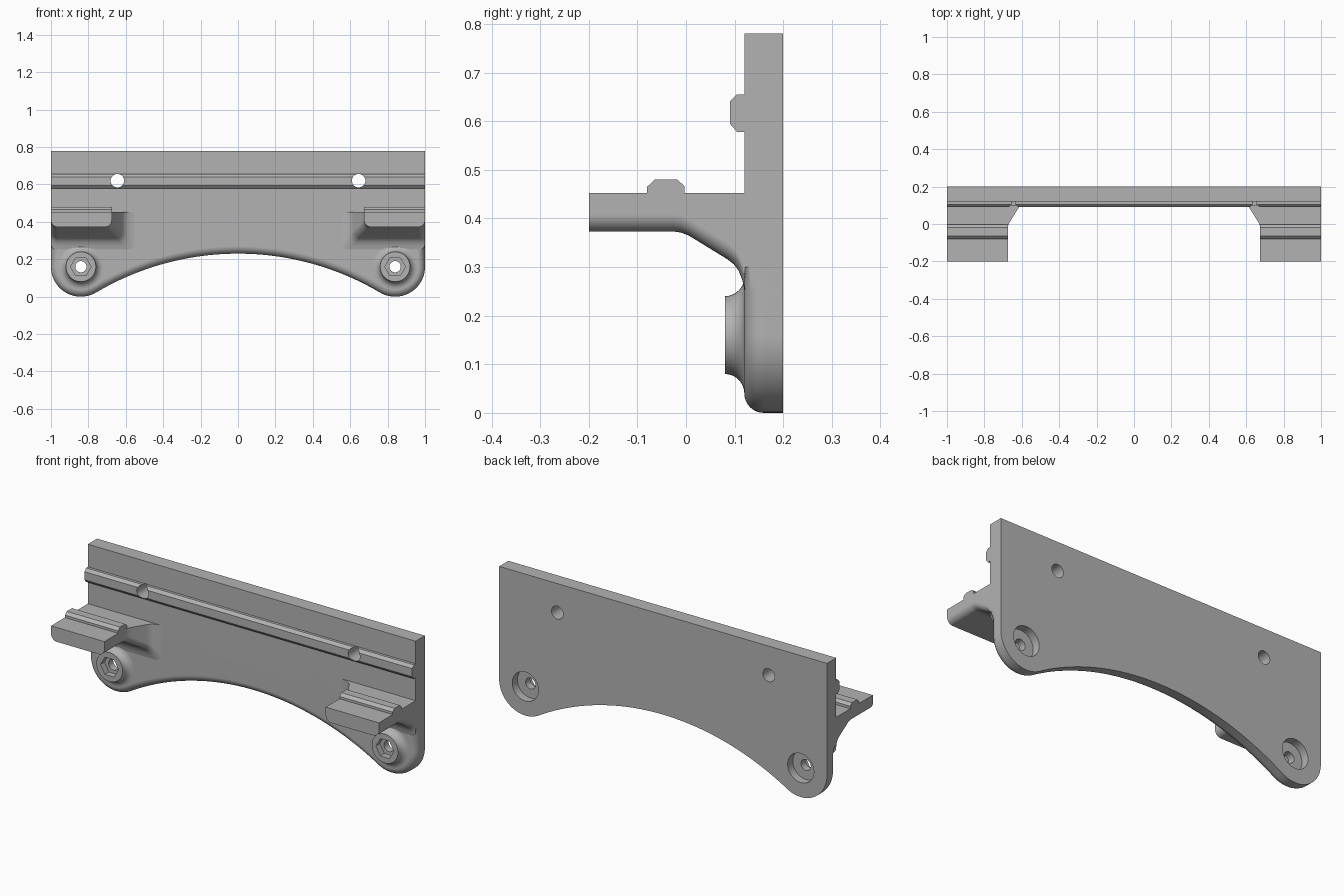
import bpy, bmesh, math
from math import sin, cos, pi

cube = bpy.data.objects.get("Cube")
if cube:
    bpy.data.objects.remove(cube, do_unlink=True)

gray = bpy.data.materials.new("plain_gray")
gray.use_nodes = True
tone = (0.45, 0.45, 0.45, 1)
gray.diffuse_color = tone
gray.node_tree.nodes["Principled BSDF"].inputs["Base Color"].default_value = tone

TOP = 0.78                       # plate top
FRONT, BACK = 0.12, 0.20         # plate faces in y
LOBE_X, LOBE_Z, LOBE_R = 0.84, 0.16, 0.16
FILLET = 0.04
ARCH_TOP = 0.23
SCREW_X, SCREW_Z = 0.645, 0.62   # upper holes


def loft(name, rings):
    """Closed solid through equal-length rings of points."""
    bm = bmesh.new()
    loops = [[bm.verts.new(p) for p in ring] for ring in rings]
    n = len(loops[0])
    for a, b in zip(loops, loops[1:]):
        for i in range(n):
            j = (i + 1) % n
            bm.faces.new((a[i], a[j], b[j], b[i]))
    bm.faces.new(loops[0])
    bm.faces.new(loops[-1])
    bmesh.ops.recalc_face_normals(bm, faces=bm.faces)
    mesh = bpy.data.meshes.new(name)
    bm.to_mesh(mesh)
    bm.free()
    mesh.materials.append(gray)
    obj = bpy.data.objects.new(name, mesh)
    bpy.context.collection.objects.link(obj)
    return obj


def turned(name, x, z, profile, sides=48):
    """Round part about a y axis from (y, radius) pairs."""
    return loft(name, [[(x + r * cos(2 * pi * i / sides), y, z + r * sin(2 * pi * i / sides))
                        for i in range(sides)] for y, r in profile])


def extruded(name, profile, x0, x1):
    """Profile of (y, z) pairs carried along x."""
    return loft(name, [[(x, y, z) for y, z in profile] for x in (x0, x1)])


def select(obj):
    bpy.ops.object.select_all(action='DESELECT')
    obj.select_set(True)
    bpy.context.view_layer.objects.active = obj


def cut(obj, cutters):
    select(obj)
    for cutter in cutters:
        mod = obj.modifiers.new("cut", 'BOOLEAN')
        mod.operation = 'DIFFERENCE'
        mod.solver = 'EXACT'
        mod.object = cutter
        bpy.ops.object.modifier_apply(modifier=mod.name)


def finish(obj):
    select(obj)
    bpy.ops.object.shade_smooth_by_angle(angle=math.radians(28))
    mod = obj.modifiers.new("even_shading", 'WEIGHTED_NORMAL')
    mod.keep_sharp = True


# Plate outline: arch tangent to two lobes, shrunk by t along its lower edge
rise = LOBE_Z - ARCH_TOP
ARCH_R = (LOBE_X**2 + rise**2 - LOBE_R**2) / (2 * (LOBE_R - rise))
ARCH_Z = ARCH_TOP - ARCH_R
LEAN = math.atan2(LOBE_X, LOBE_Z - ARCH_Z)


def outline(t, y):
    half = []
    for i in range(24):
        a = LEAN * i / 24
        half.append(((ARCH_R + t) * sin(a), ARCH_Z + (ARCH_R + t) * cos(a)))
    start = -pi / 2 - LEAN
    for i in range(25):
        a = start * (1 - i / 24)
        half.append((LOBE_X + (LOBE_R - t) * cos(a), LOBE_Z + (LOBE_R - t) * sin(a)))
    half += [(1 - t, 0.25), (1, 0.30), (1, TOP)]
    full = half + [(-x, z) for x, z in reversed(half[1:])]
    return [(x, y, z) for x, z in full]


rings = [outline(0, BACK)]
for i in range(9):
    a = pi / 2 * i / 8
    rings.append(outline(FILLET * (1 - cos(a)), FRONT + FILLET * (1 - sin(a))))
plate = loft("back_plate", rings)

# Chamfered rail across the plate
rail = extruded("plate_rail", [(0.125, 0.655), (0.105, 0.655), (0.09, 0.64),
                               (0.09, 0.595), (0.105, 0.578), (0.125, 0.578)], -1, 1)


def bracket_section(y, grow, side):
    """Shelf section with rounded lower corners, flaring toward the plate."""
    inner, low, top, r = 0.675 - grow, 0.373 - grow, 0.452, 0.035
    pts = [(inner, top)]
    for cx, start in ((inner + r, pi), (1 - r, 1.5 * pi)):
        for i in range(9):
            a = start + pi / 2 * i / 8
            pts.append((cx + r * cos(a), low + r + r * sin(a)))
    pts.append((1, top))
    return [(side * x, y, z) for x, z in pts]


parts = [plate, rail]
helpers = []
for side, label in ((1, "left"), (-1, "right")):
    x = side * LOBE_X

    # Shelf with its flared root
    stations = [(-0.2, 0), (-0.025, 0), (-0.01, 0.002), (0.005, 0.008), (0.02, 0.017),
                (0.085, 0.057), (0.098, 0.067), (0.108, 0.08), (0.116, 0.1), (0.121, 0.125)]
    parts.append(loft(label + "_shelf", [bracket_section(y, g, side) for y, g in stations]))

    # Chamfered rib on the shelf
    parts.append(extruded(label + "_shelf_rib",
                          [(-0.08, 0.445), (-0.08, 0.465), (-0.064, 0.48), (-0.018, 0.48),
                           (-0.003, 0.466), (-0.003, 0.445)], side * 0.675, side))

    # Screw boss with filleted foot
    foot = [(0.08 + FILLET * sin(a), 0.08 + FILLET * (1 - cos(a)))
            for a in (pi / 2 * i / 8 for i in range(9))]
    boss = turned(label + "_screw_boss", x, LOBE_Z, foot + [(0.13, 0.12)])

    # Cutters: hex pocket, bolt hole, rear counterbore, upper hole
    pocket = turned("pocket_cutter", x, LOBE_Z, [(0.0, 0.055), (0.115, 0.055)], 6)
    bolt = turned("bolt_cutter", x, LOBE_Z, [(0.0, 0.03), (0.3, 0.03)], 32)
    bore = turned("bore_cutter", x, LOBE_Z, [(0.155, 0.08), (0.3, 0.08)])
    upper = turned("upper_hole_cutter", side * SCREW_X, SCREW_Z, [(0.0, 0.036), (0.3, 0.036)], 32)
    cut(boss, [pocket, bolt])
    cut(plate, [bore, bolt, upper])
    cut(rail, [upper])
    parts.append(boss)
    helpers += [pocket, bolt, bore, upper]

for helper in helpers:
    helper.hide_render = True
    bpy.data.objects.remove(helper, do_unlink=True)
for part in parts:
    finish(part)
